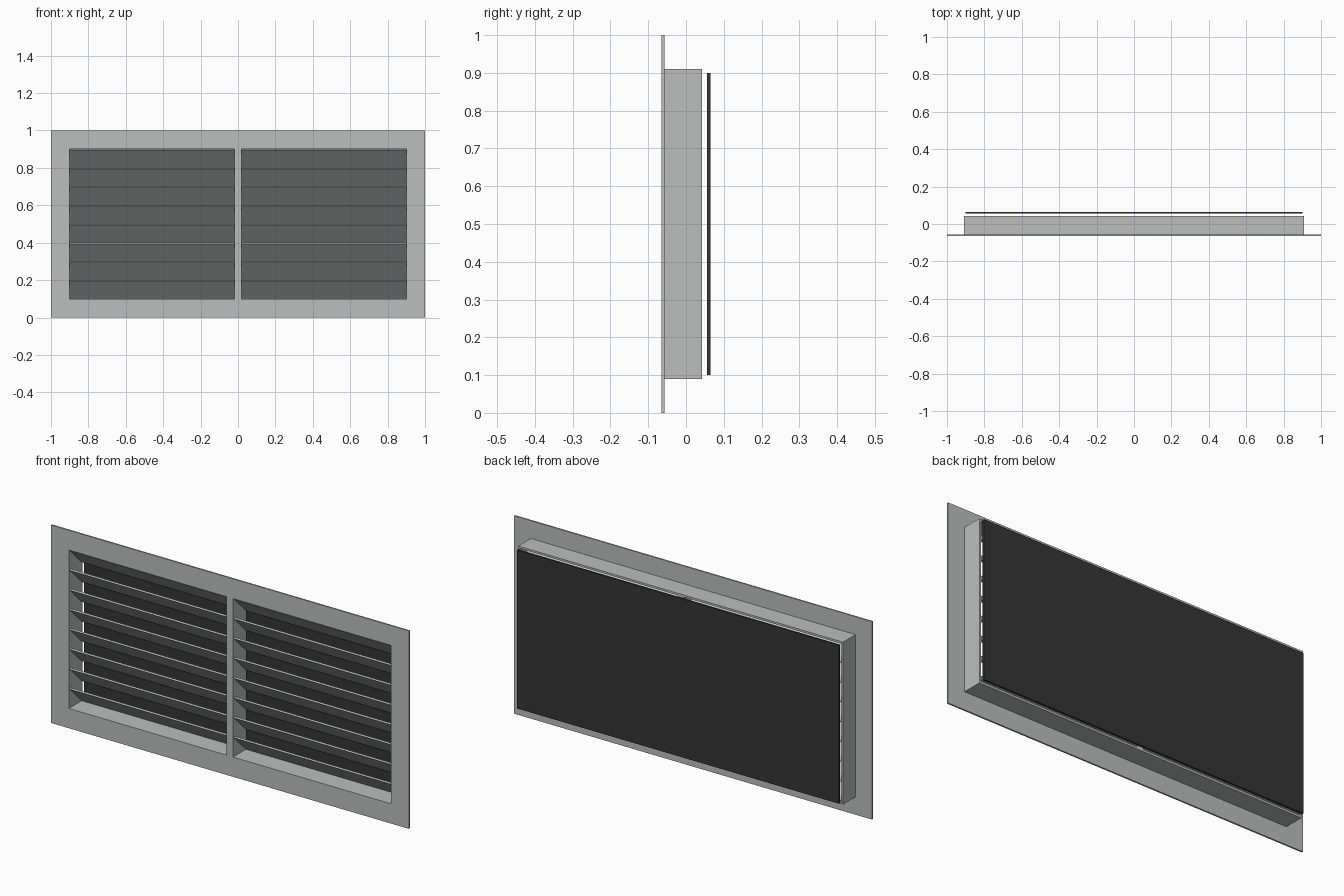
import bpy
import math

if "Cube" in bpy.data.objects:
    bpy.data.objects.remove(bpy.data.objects["Cube"])


def material(name, rgb):
    m = bpy.data.materials.new(name)
    m.diffuse_color = (*rgb, 1.0)
    m.use_nodes = True
    m.node_tree.nodes["Principled BSDF"].inputs["Base Color"].default_value = m.diffuse_color
    return m


GREY = material("light grey metal", (0.50, 0.52, 0.51))
DARK = material("dark mesh", (0.035, 0.035, 0.035))


def prism(name, profile, axis_min, axis_max, axis, mat):
    """Extrude a closed outline along x (outline in y,z) or y (outline in x,z)."""
    n = len(profile)
    verts = []
    for t in (axis_min, axis_max):
        for a, z in profile:
            verts.append((t, a, z) if axis == "x" else (a, t, z))
    faces = [tuple(range(n)), tuple(range(2 * n - 1, n - 1, -1))]
    faces += [(i, i + n, (i + 1) % n + n, (i + 1) % n) for i in range(n)]
    if axis == "x":
        faces = [f[::-1] for f in faces]
    mesh = bpy.data.meshes.new(name)
    mesh.from_pydata(verts, [], faces)
    mesh.materials.append(mat)
    obj = bpy.data.objects.new(name, mesh)
    bpy.context.collection.objects.link(obj)
    return obj


def box(name, x0, x1, y0, y1, z0, z1, mat=GREY):
    return prism(name, [(x0, z0), (x1, z0), (x1, z1), (x0, z1)], y0, y1, "y", mat)


def ring(name, x_in, x_out, z_in, z_out, y0, y1):
    """Rectangular frame centred on z = 0.5, as one mesh without inner seams."""
    verts = []
    for y in (y0, y1):
        for hx, hz in ((x_out, z_out), (x_in, z_in)):
            verts += [(sx * hx, y, 0.5 + sz * hz)
                      for sx, sz in ((-1, -1), (1, -1), (1, 1), (-1, 1))]
    faces = []
    for i in range(4):
        j = (i + 1) % 4
        faces += [(i, j, j + 4, i + 4),                # front
                  (i + 8, i + 12, j + 12, j + 8),      # back
                  (i, i + 8, j + 8, j),                # outside
                  (i + 4, j + 4, j + 12, i + 12)]      # inside
    mesh = bpy.data.meshes.new(name)
    mesh.from_pydata(verts, [], faces)
    mesh.materials.append(GREY)
    obj = bpy.data.objects.new(name, mesh)
    bpy.context.collection.objects.link(obj)
    return obj


FRONT, FACE, BACK = -0.065, -0.057, 0.043
HALF, MID = 0.90, 0.018

# Flange, duct sleeve and central divider
ring("front_flange", HALF, 1.0, 0.40, 0.50, FRONT, FACE)
ring("sleeve", HALF, 0.908, 0.40, 0.41, FACE, BACK)
box("center_divider", -MID, MID, FRONT, BACK, 0.10, 0.90)

# Tilted blades, falling from front to back at 45 degrees
t = 0.008 * math.sin(math.radians(45))
for i in range(8):
    top = 0.90 - 0.1 * i
    low = top - 0.1
    outline = [(FACE, top - t), (BACK - t, low), (BACK, low + t), (FACE + t, top)]
    prism(f"left_blade_{i + 1}", outline, -HALF, -MID, "x", GREY)
    prism(f"right_blade_{i + 1}", outline, MID, HALF, "x", GREY)

# Insect screen standing just behind the sleeve
box("back_screen", -HALF, HALF, 0.055, 0.065, 0.10, 0.90, DARK)
